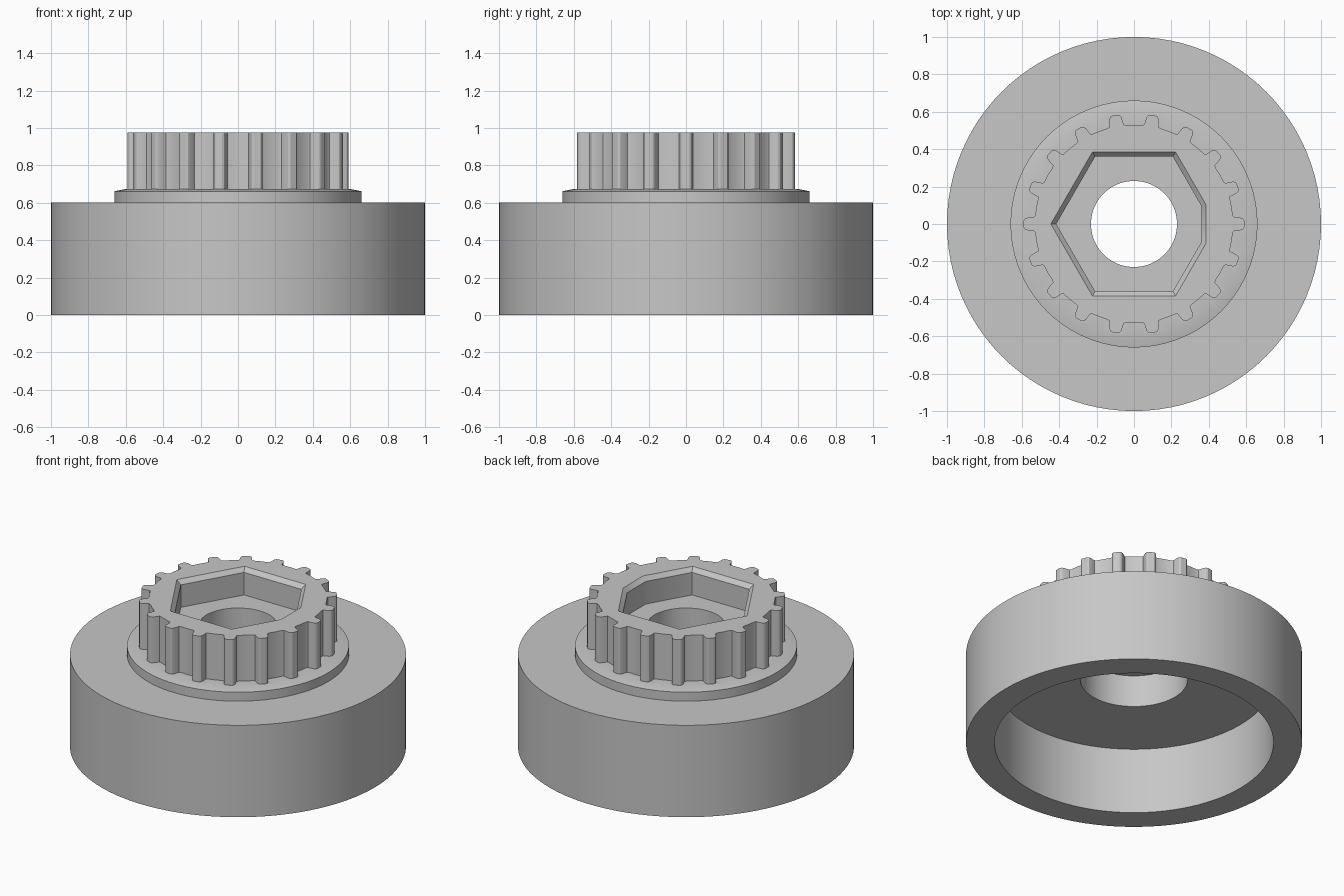
import bpy, bmesh
from math import cos, sin, radians, sqrt

cube = bpy.data.objects.get("Cube")
if cube:
    bpy.data.objects.remove(cube, do_unlink=True)

grey = bpy.data.materials.new("plain_grey")
grey.use_nodes = True
colour = (0.57, 0.57, 0.57, 1)
grey.diffuse_color = colour
grey.node_tree.nodes["Principled BSDF"].inputs["Base Color"].default_value = colour

SEAT, FLOOR, TOP = 0.674, 0.80, 0.975   # tooth base, pocket floor, gear top
BORE = 0.23
SEGMENTS, TEETH = 96, 18


def polar(r, deg):
    return r * cos(radians(deg)), r * sin(radians(deg))


def circle(r):
    return [polar(r, 360 * i / SEGMENTS) for i in range(SEGMENTS)]


def gear_outline():
    flank = [(0.53, 5.2), (0.535, 4.1), (0.573, 3.3), (0.584, 2.7), (0.59, 1.7)]
    tooth = [(r, -a) for r, a in flank] + [(r, a) for r, a in reversed(flank)]
    tooth.append((0.53, 10))
    return [polar(r, a + 360 * t / TEETH) for t in range(TEETH) for r, a in tooth]


def hexagon(apothem):
    # One corner is cut flat at the apothem distance
    corner = apothem * 2 / sqrt(3)
    half = (corner - apothem) * sqrt(3)
    pts = [(apothem, half)]
    pts += [polar(corner, a) for a in range(60, 301, 60)]
    return pts + [(apothem, -half)]


def loop(bm, outline, z):
    verts = [bm.verts.new((x, y, z)) for x, y in outline]
    for a, b in zip(verts, verts[1:] + verts[:1]):
        bm.edges.new((a, b))
    return verts


def wall(bm, low, high):
    n = len(low)
    for i in range(n):
        j = (i + 1) % n
        bm.faces.new((low[i], low[j], high[j], high[i]))


def ring_face(bm, outer, inner):
    edges = [bm.edges.get((a, b)) for ring in (outer, inner)
             for a, b in zip(ring, ring[1:] + ring[:1])]
    bmesh.ops.triangle_fill(bm, edges=edges, use_beauty=True, normal=(0, 0, 1))


def finish(bm, name):
    bmesh.ops.recalc_face_normals(bm, faces=bm.faces[:])
    mesh = bpy.data.meshes.new(name)
    bm.to_mesh(mesh)
    bm.free()
    mesh.materials.append(grey)
    obj = bpy.data.objects.new(name, mesh)
    bpy.context.collection.objects.link(obj)
    bpy.ops.object.select_all(action="DESELECT")
    obj.select_set(True)
    bpy.context.view_layer.objects.active = obj
    bpy.ops.object.shade_smooth_by_angle(angle=radians(30))


# Housing: bore, counterbore, hollow underside, outer wall and collar
bm = bmesh.new()
profile = [(BORE, FLOOR), (BORE, 0.645), (0.32, 0.645), (0.32, 0.435),
           (0.83, 0.435), (0.83, 0), (1, 0), (1, 0.603),
           (0.66, 0.603), (0.66, 0.662), (0.60, SEAT)]
rings = [loop(bm, circle(r), z) for r, z in profile]
for a, b in zip(rings, rings[1:]):
    wall(bm, a, b)
ring_face(bm, rings[-1], loop(bm, gear_outline(), SEAT))
finish(bm, "housing")

# Toothed hub with a chamfered hexagonal pocket
bm = bmesh.new()
gear_low = loop(bm, gear_outline(), SEAT)
gear_high = loop(bm, gear_outline(), TOP)
wall(bm, gear_low, gear_high)
pocket = [loop(bm, hexagon(a), z)
          for a, z in ((0.385, TOP), (0.36, TOP - 0.027), (0.36, FLOOR))]
ring_face(bm, gear_high, pocket[0])
wall(bm, pocket[1], pocket[0])
wall(bm, pocket[2], pocket[1])
ring_face(bm, pocket[2], loop(bm, circle(BORE), FLOOR))
finish(bm, "toothed_hub")
